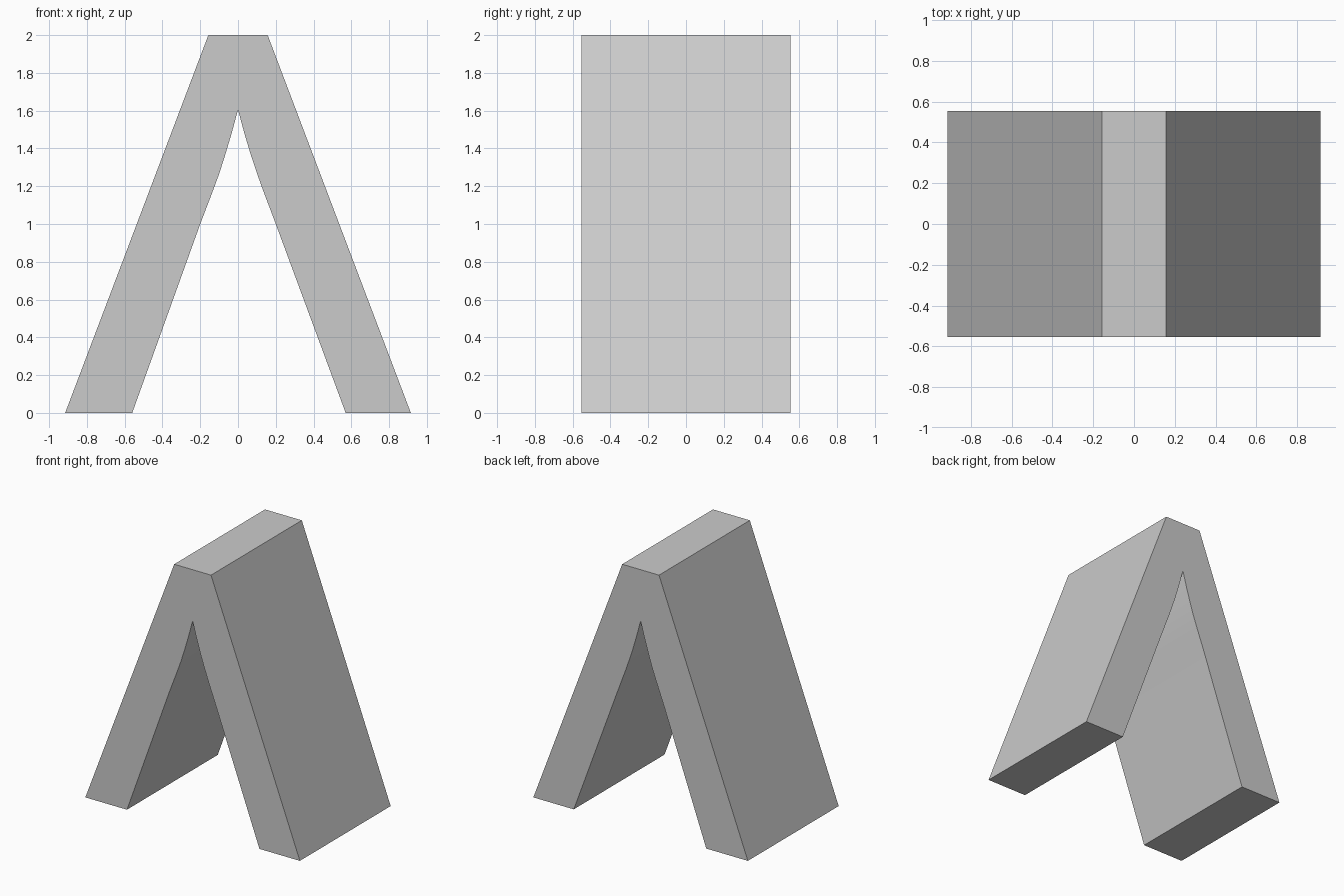
import bpy
import bmesh

cube = bpy.data.objects.get("Cube")
if cube:
    bpy.data.objects.remove(cube, do_unlink=True)

HALF_DEPTH = 0.553

grey = bpy.data.materials.new("plain grey")
grey.use_nodes = True
colour = (0.6, 0.6, 0.6, 1.0)
grey.diffuse_color = colour
grey.node_tree.nodes["Principled BSDF"].inputs["Base Color"].default_value = colour

# Outline: flat top, splayed legs, and a notch curving up to a sharp apex
outer = [(-0.157, 2.0), (-0.915, 0.0)]
left_notch = [(-0.56, 0.0), (-0.2, 1.0), (-0.135, 1.17), (-0.1, 1.265),
              (-0.068, 1.365), (-0.035, 1.475)]
right_notch = [(0.035, 1.475), (0.068, 1.365), (0.1, 1.27), (0.13, 1.185),
               (0.2, 1.0), (0.57, 0.0)]
outline = outer + left_notch + [(0.0, 1.605)] + right_notch
outline += [(-x, z) for x, z in reversed(outer)]

# Extrude the outline from front to back
bm = bmesh.new()
front = bm.faces.new([bm.verts.new((x, -HALF_DEPTH, z)) for x, z in outline])
back = bmesh.ops.extrude_face_region(bm, geom=[front], use_keep_orig=True)["geom"]
back_verts = [v for v in back if isinstance(v, bmesh.types.BMVert)]
bmesh.ops.translate(bm, verts=back_verts, vec=(0, 2 * HALF_DEPTH, 0))
bmesh.ops.recalc_face_normals(bm, faces=bm.faces)

mesh = bpy.data.meshes.new("splayed_leg_stand")
bm.to_mesh(mesh)
bm.free()
mesh.materials.append(grey)
stand = bpy.data.objects.new("splayed_leg_stand", mesh)
bpy.context.collection.objects.link(stand)

# Smooth the notch curve while keeping the corners sharp
bpy.ops.object.select_all(action="DESELECT")
stand.select_set(True)
bpy.context.view_layer.objects.active = stand
bpy.ops.object.shade_smooth_by_angle(angle=0.35)
